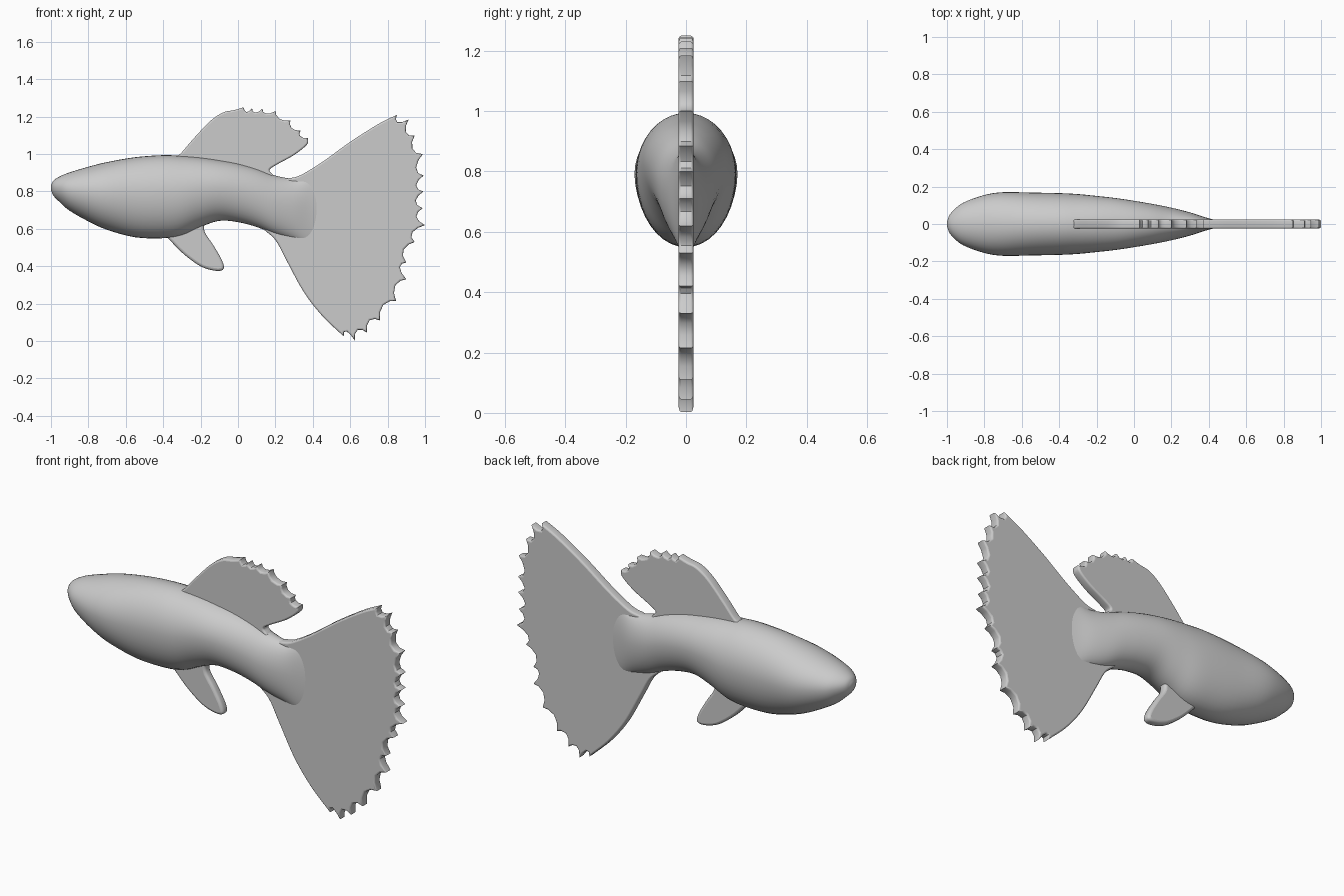
import bpy, bmesh, math
from mathutils import Vector

if "Cube" in bpy.data.objects:
    bpy.data.objects.remove(bpy.data.objects["Cube"])


def smooth(pts, n=6):
    """Catmull-Rom samples through points of any dimension."""
    p = [Vector(q) for q in pts]
    p = [2 * p[0] - p[1]] + p + [2 * p[-1] - p[-2]]
    out = []
    for i in range(1, len(p) - 2):
        a, b, c, d = p[i - 1:i + 3]
        for k in range(n):
            t = k / n
            out.append(0.5 * (2 * b + (c - a) * t + (2 * a - 5 * b + 4 * c - d) * t * t
                              + (3 * b - a - 3 * c + d) * t ** 3))
    return out + [p[-2]]


def ragged(tips, root, depth):
    """Scalloped edge: rounded notches toward the fin root between tips."""
    root = Vector(root)
    pts = []
    for a, b in zip(tips, tips[1:]):
        a, b = Vector(a), Vector(b)
        pts.append(a)
        for t, k in ((0.2, 0.65), (0.5, 1.0), (0.8, 0.75)):
            m = a.lerp(b, t)
            pts.append(m + (root - m).normalized() * depth * k)
    return pts + [Vector(tips[-1])]


def fin(name, outline, half=0.025, bevel=0.009):
    """Thin upright plate with rounded rims from an x/z outline."""
    cu = bpy.data.curves.new(name, 'CURVE')
    cu.dimensions = '2D'
    cu.fill_mode = 'BOTH'
    cu.extrude = half - bevel
    cu.bevel_depth = bevel
    cu.bevel_resolution = 2
    cu.offset = -bevel
    sp = cu.splines.new('POLY')
    sp.points.add(len(outline) - 1)
    for q, v in zip(sp.points, outline):
        q.co = (v[0], v[1], 0, 1)
    sp.use_cyclic_u = True
    ob = bpy.data.objects.new(name, cu)
    bpy.context.collection.objects.link(ob)
    ob.rotation_euler.x = math.pi / 2
    bpy.ops.object.select_all(action='DESELECT')
    ob.select_set(True)
    bpy.context.view_layer.objects.active = ob
    bpy.ops.object.convert(target='MESH')
    bpy.ops.object.shade_smooth_by_angle(angle=math.radians(40))
    return bpy.context.object


# Body: lofted egg-shaped sections (x, top z, bottom z, half width)
stations = [(-0.999, .835, .805, .015), (-.985, .86, .775, .05), (-.95, .882, .74, .088),
            (-.9, .902, .697, .12), (-.8, .932, .64, .155), (-.7, .957, .595, .17),
            (-.55, .983, .555, .168), (-.4, .994, .55, .165), (-.3, .99, .565, .16),
            (-.2, .982, .61, .15), (-.1, .968, .643, .139), (0, .95, .636, .124),
            (.1, .922, .61, .107), (.2, .885, .57, .087), (.3, .868, .54, .062),
            (.38, .885, .51, .036), (.44, .86, .53, .02)]
SIDES = 40
bm = bmesh.new()
rings = []
for x, top, bot, w in smooth(stations, 4):
    mid = bot + 0.55 * (top - bot)
    ring = []
    for k in range(SIDES):
        a = 2 * math.pi * k / SIDES
        s = math.sin(a)
        ring.append(bm.verts.new((x, w * math.cos(a), mid + s * (top - mid if s > 0 else mid - bot))))
    rings.append(ring)
for r, q in zip(rings, rings[1:]):
    for k in range(SIDES):
        j = (k + 1) % SIDES
        bm.faces.new((r[k], r[j], q[j], q[k]))
bm.faces.new(rings[0])
bm.faces.new(rings[-1])
bmesh.ops.recalc_face_normals(bm, faces=bm.faces)
for f in bm.faces:
    f.smooth = True
me = bpy.data.meshes.new("body")
bm.to_mesh(me)
bm.free()
bpy.context.collection.objects.link(bpy.data.objects.new("body", me))

# Tail fin: smooth leading edges, ragged trailing edge
tail_tips = [(.85, 1.21), (.912, 1.185), (.945, 1.10), (.988, 1.0), (.992, .885), (.992, .80),
             (.988, .71), (1.0, .62), (.945, .53), (.90, .42), (.90, .33), (.845, .215),
             (.76, .11), (.69, .045), (.625, .003), (.565, .025)]
tail = smooth([(.2, .84), (.26, .868), (.33, .885), (.45, .957), (.6, 1.065), (.75, 1.16), (.85, 1.21)])[:-1]
tail += ragged(tail_tips, (.35, .7), .04)
tail += smooth([(.565, .025), (.45, .135), (.35, .265), (.26, .43), (.2, .54), (.13, .605), (.1, .66)])[1:]
fin("tail_fin", tail)

# Dorsal fin
dorsal_tips = [(.03, 1.25), (.075, 1.245), (.13, 1.242), (.20, 1.23), (.28, 1.18), (.335, 1.125), (.375, 1.085)]
dorsal = smooth([(-.36, .97), (-.31, 1.0), (-.24, 1.08), (-.15, 1.175), (-.08, 1.222), (-.02, 1.235), (.03, 1.25)])[:-1]
dorsal += ragged(dorsal_tips, (-.05, .95), .025)
dorsal += smooth([(.375, 1.085), (.368, 1.05), (.3, .995), (.21, .945), (.168, .915), (.19, .885), (.2, .86)])[1:]
dorsal += [Vector((-.05, .88)), Vector((-.3, .9))]
fin("dorsal_fin", dorsal)

# Lower fin
lower = smooth([(-.40, .58), (-.36, .535), (-.29, .465), (-.2, .4), (-.12, .376), (-.078, .385), (-.085, .43),
                (-.13, .51), (-.18, .59), (-.17, .66)])
lower += [Vector((-.3, .68))]
fin("lower_fin", lower, 0.024, 0.014)
